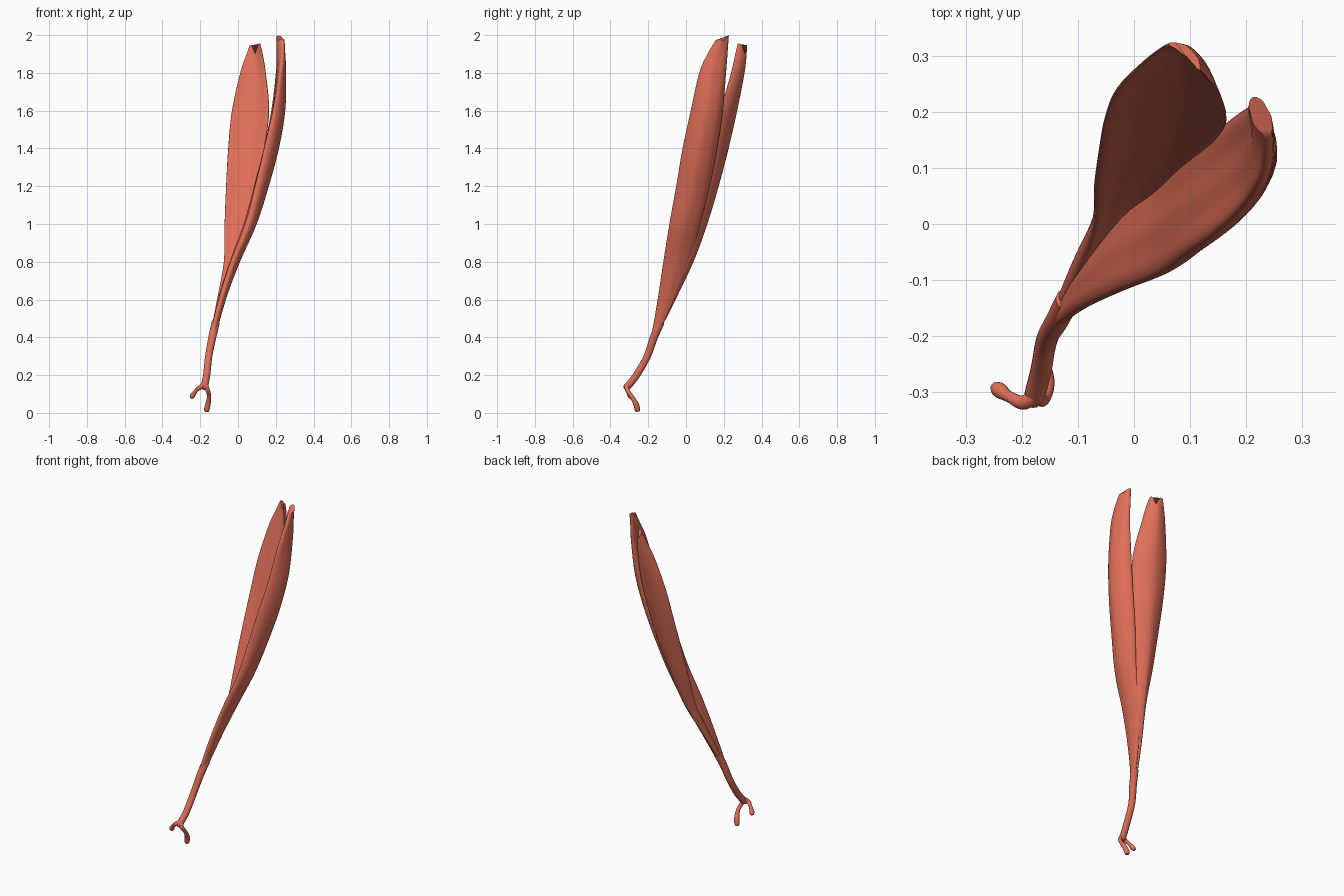
import bpy, bmesh, math
from mathutils import Vector

mat = bpy.data.materials.new("muscle_red")
mat.diffuse_color = (0.75, 0.16, 0.10, 1)


def catmull(rows, n):
    # smooth interpolation through rows of numbers
    out = []
    for i in range(len(rows) - 1):
        p0, p1 = rows[max(i - 1, 0)], rows[i]
        p2, p3 = rows[i + 1], rows[min(i + 2, len(rows) - 1)]
        for k in range(n):
            t = k / n
            out.append([0.5 * (2 * b + (c - a) * t + (2 * a - 5 * b + 4 * c - d) * t * t
                               + (3 * b - a - 3 * c + d) * t ** 3)
                        for a, b, c, d in zip(p0, p1, p2, p3)])
    out.append(list(rows[-1]))
    return out


def loft(name, rings):
    bm = bmesh.new()
    vs = [[bm.verts.new(p) for p in r] for r in rings]
    n = len(vs[0])
    for a, b in zip(vs, vs[1:]):
        for i in range(n):
            j = (i + 1) % n
            bm.faces.new((a[i], a[j], b[j], b[i]))
    bm.faces.new(vs[0][::-1])
    bm.faces.new(vs[-1])
    bmesh.ops.recalc_face_normals(bm, faces=bm.faces)
    me = bpy.data.meshes.new(name)
    bm.to_mesh(me)
    bm.free()
    ob = bpy.data.objects.new(name, me)
    bpy.context.collection.objects.link(ob)
    me.materials.append(mat)
    bpy.ops.object.select_all(action='DESELECT')
    ob.select_set(True)
    bpy.context.view_layer.objects.active = ob
    bpy.ops.object.shade_smooth_by_angle(angle=math.radians(50))
    return ob


def belly(name, rows, notch, slope, sides=32):
    # row: z, edge A x y, edge B x y, half thickness, sideways bow
    rings = []
    for z, ax, ay, bx, by, t, bow in catmull(rows, 5):
        a, b = Vector((ax, ay)), Vector((bx, by))
        mid, half = (a + b) / 2, (b - a) / 2
        nrm = Vector((-half.y, half.x)).normalized()
        top = max(0, (z - 1.8) / (rows[-1][0] - 1.8))
        ring = []
        for i in range(sides):
            w = 2 * math.pi * i / sides
            u, v = math.cos(w), math.sin(w)
            ripple = 1 + 0.05 * math.sin(7 * u + 1.5 * z)
            p = mid + half * u + nrm * (t * v * ripple + bow * (1 - u * u))
            dz = top * top * (slope * u - notch * max(0, 1 - 1.6 * abs(u)))
            ring.append((p.x, p.y, z + dz))
        rings.append(ring)
    return loft(name, rings)


def tendon(name, rows, sides=14):
    # row: x, y, z, radius
    pts = catmull(rows, 6)
    rings = []
    for i, (x, y, z, r) in enumerate(pts):
        d = Vector(pts[min(i + 1, len(pts) - 1)][:3]) - Vector(pts[max(i - 1, 0)][:3])
        side = d.cross(Vector((0.3, 1, 0.2))).normalized()
        up = side.cross(d).normalized()
        rings.append([Vector((x, y, z)) + r * (side * math.cos(2 * math.pi * k / sides)
                      + up * math.sin(2 * math.pi * k / sides)) for k in range(sides)])
    return loft(name, rings)


# broad rear belly, a cupped sheet bowed backwards
belly("rear_belly", [
    (0.40, -0.147, -0.175, -0.125, -0.160, 0.012, 0),
    (0.60, -0.110, -0.085, -0.075, -0.075, 0.020, 0.005),
    (0.80, -0.075, 0.000, -0.005, 0.010, 0.022, 0.012),
    (1.00, -0.071, 0.070, 0.050, 0.060, 0.025, 0.022),
    (1.20, -0.063, 0.130, 0.100, 0.105, 0.025, 0.030),
    (1.40, -0.052, 0.190, 0.140, 0.145, 0.022, 0.034),
    (1.60, -0.032, 0.240, 0.165, 0.185, 0.020, 0.036),
    (1.80, 0.012, 0.285, 0.147, 0.240, 0.016, 0.030),
    (1.90, 0.045, 0.312, 0.130, 0.262, 0.011, 0.020),
    (1.95, 0.062, 0.322, 0.117, 0.275, 0.008, 0.010)], 0.05, 0.005)

# narrow front belly, a strap facing sideways
belly("front_belly", [
    (0.40, -0.147, -0.184, -0.122, -0.155, 0.013, 0),
    (0.60, -0.090, -0.150, -0.080, -0.060, 0.020, 0),
    (0.80, -0.025, -0.120, -0.020, 0.020, 0.026, -0.006),
    (1.00, 0.055, -0.088, 0.050, 0.075, 0.033, -0.012),
    (1.20, 0.105, -0.052, 0.100, 0.125, 0.037, -0.022),
    (1.40, 0.150, -0.018, 0.150, 0.165, 0.037, -0.028),
    (1.60, 0.195, 0.025, 0.187, 0.195, 0.033, -0.025),
    (1.80, 0.225, 0.070, 0.210, 0.212, 0.024, -0.012),
    (1.90, 0.238, 0.112, 0.212, 0.220, 0.019, -0.004),
    (1.985, 0.240, 0.158, 0.212, 0.226, 0.017, 0)], 0.015, 0.012)

# main tendon and its two branches
tendon("main_tendon", [
    (-0.118, -0.135, 0.48, 0.022), (-0.136, -0.170, 0.40, 0.021),
    (-0.155, -0.205, 0.30, 0.019), (-0.166, -0.262, 0.20, 0.019),
    (-0.178, -0.308, 0.14, 0.018), (-0.182, -0.315, 0.125, 0.010)])
tendon("outer_branch", [
    (-0.168, -0.295, 0.16, 0.012), (-0.195, -0.318, 0.14, 0.013),
    (-0.222, -0.308, 0.118, 0.010), (-0.240, -0.296, 0.092, 0.014),
    (-0.248, -0.290, 0.080, 0.009)])
tendon("inner_branch", [
    (-0.176, -0.295, 0.16, 0.012), (-0.164, -0.314, 0.13, 0.012),
    (-0.153, -0.290, 0.09, 0.011), (-0.158, -0.266, 0.05, 0.014),
    (-0.165, -0.258, 0.02, 0.015), (-0.166, -0.256, 0.006, 0.010)])
